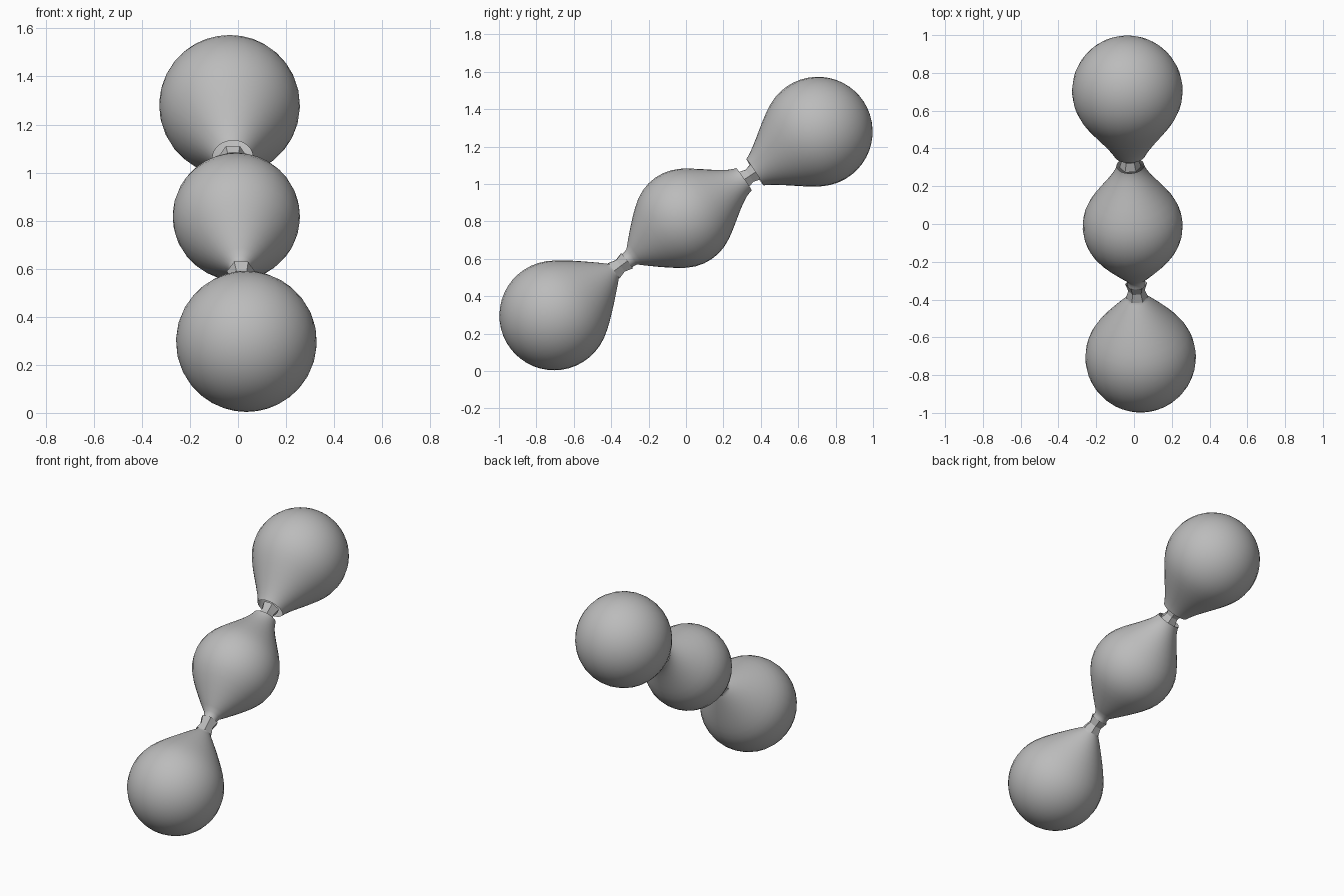
import bpy, bmesh, math
from mathutils import Vector

if "Cube" in bpy.data.objects:
    bpy.data.objects.remove(bpy.data.objects["Cube"])

grey = bpy.data.materials.new("plain grey")
grey.diffuse_color = (0.5, 0.5, 0.5, 1)
grey.use_nodes = True
grey.node_tree.nodes["Principled BSDF"].inputs["Base Color"].default_value = grey.diffuse_color

# Ball centres, rest radii and falloff of the blended field
C = [Vector((0.035, -0.705, 0.297)), Vector((-0.007, -0.012, 0.817)), Vector((-0.035, 0.705, 1.28))]
R = [0.293, 0.265, 0.293]
U = 1.64
LEVEL = (1 - R[0] ** 2 * U) ** 3
STRENGTH = [LEVEL / (1 - r * r * U) ** 3 for r in R]
SIDES, RINGS, NECK = 32, 26, 0.035


def field(p):
    return sum(s * max(0, 1 - (p - c).length_squared * U) ** 3 for s, c in zip(STRENGTH, C))


def reach(centre, d):
    """Distance from the spine to the blended surface."""
    lo, hi = 0.0, 0.4
    for _ in range(24):
        mid = (lo + hi) / 2
        lo, hi = (mid, hi) if field(centre + d * mid) > LEVEL else (lo, mid)
    return lo


def frame(axis):
    a = axis.cross(Vector((0, 0, 1))).normalized()
    return a, axis.cross(a).normalized()


def finish(name, bm, smooth):
    bmesh.ops.remove_doubles(bm, verts=bm.verts, dist=0.0005)
    bmesh.ops.recalc_face_normals(bm, faces=bm.faces)
    for f in bm.faces:
        f.smooth = smooth
    me = bpy.data.meshes.new(name)
    bm.to_mesh(me)
    bm.free()
    me.materials.append(grey)
    bpy.context.collection.objects.link(bpy.data.objects.new(name, me))


def loft(name, rings, smooth):
    bm = bmesh.new()
    loops = [[bm.verts.new(p) for p in ring] for ring in rings]
    for a, b in zip(loops, loops[1:]):
        for i in range(len(a)):
            j = (i + 1) % len(a)
            bm.faces.new((a[i], a[j], b[j], b[i]))
    finish(name, bm, smooth)


def bead(name, start, mid, end, axis):
    """Swept bulb along start-mid-end, following the blended surface."""
    a, b = frame(axis)
    total = (mid - start).length + (end - mid).length
    split = (mid - start).length / total
    rings = []
    for k in range(RINGS + 1):
        t = (1 - math.cos(math.pi * k / RINGS)) / 2
        c = start.lerp(mid, t / split) if t < split else mid.lerp(end, (t - split) / (1 - split))
        pole = (c - start).length < 1e-5 and name == "lower_bulb" or (c - end).length < 1e-5 and name == "upper_bulb"
        ring = []
        for i in range(SIDES):
            w = 2 * math.pi * i / SIDES
            d = a * math.cos(w) + b * math.sin(w)
            ring.append(c + d * (0 if pole else max(reach(c, d), 0.045 if (c - mid).length > 0.3 and not near_tip(c) else 0)))
        rings.append(ring)
    loft(name, rings, True)


def near_tip(c):
    """True at the rounded outer ends, where no neck is needed."""
    return c.y < C[0].y or c.y > C[2].y


d0 = (C[1] - C[0]).normalized()
d1 = (C[2] - C[1]).normalized()
n0 = C[0].lerp(C[1], 0.51)
n1 = C[1].lerp(C[2], 0.49)

# Three bulbs
bead("lower_bulb", C[0] - d0 * R[0], C[0], n0 - d0 * NECK, d0)
bead("middle_bulb", n0 + d0 * NECK, C[1], n1 - d1 * NECK, (n1 - n0).normalized())
bead("upper_bulb", n1 + d1 * NECK, C[2], C[2] + d1 * R[2], d1)

# Faceted necks, slightly pinched in the middle
for name, n, d in (("lower_neck", n0, d0), ("upper_neck", n1, d1)):
    a, b = frame(d)
    loft(name, [[n + d * s + (a * math.cos(w) + b * math.sin(w)) * r
                 for w in (math.pi / 3 * i for i in range(6))]
                for s, r in ((-0.045, 0.058), (0, 0.044), (0.045, 0.058))], False)
